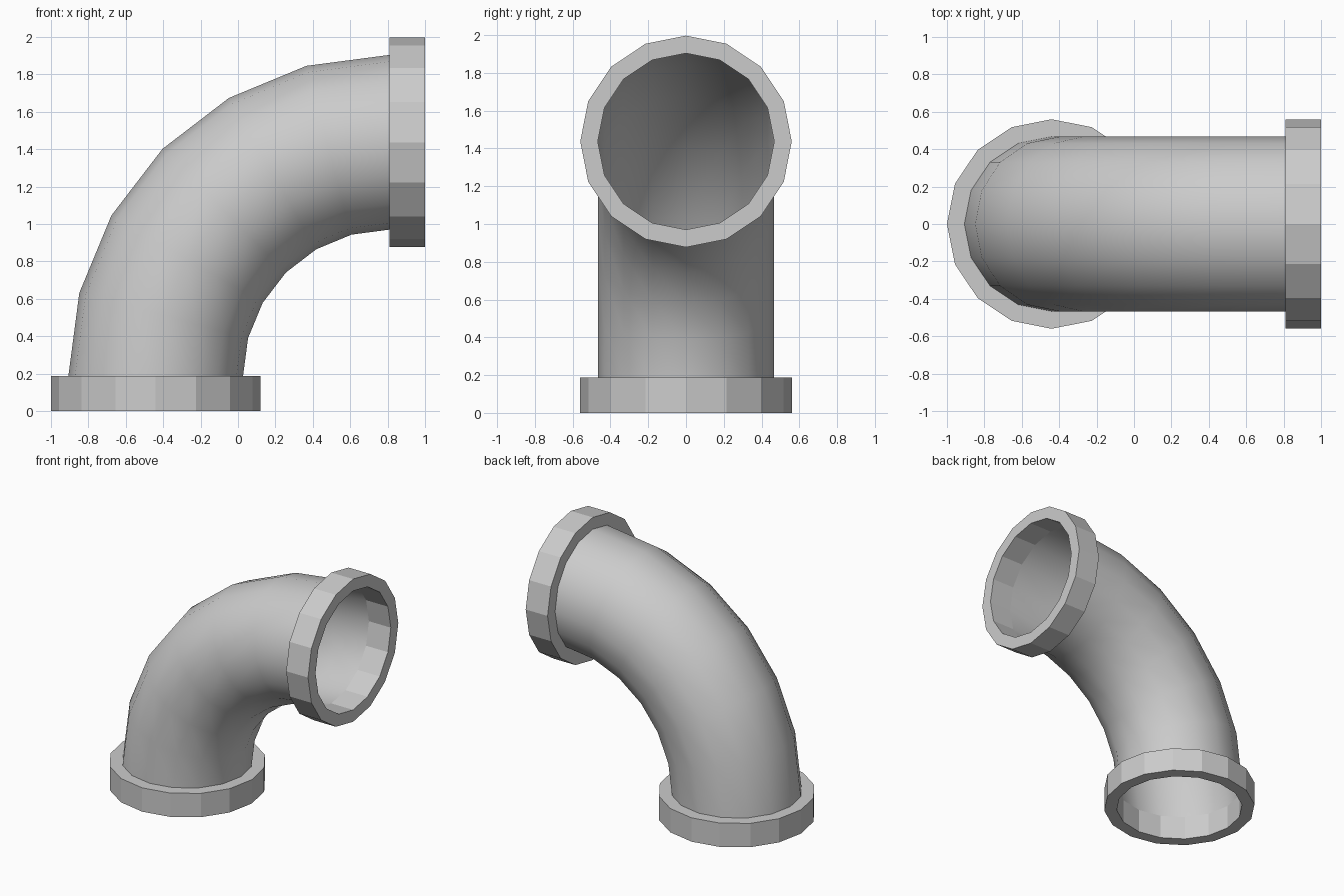
import bpy, bmesh
from math import cos, sin, pi, radians

if "Cube" in bpy.data.objects:
    bpy.data.objects.remove(bpy.data.objects["Cube"])

SIDES = 16
PIPE_R, COLLAR_R = 0.467, 0.56
BEND_R, START = 1.25, 0.187
CX = -0.44           # axis of the vertical end
PX = CX + BEND_R     # bend pivot x (pivot z = START)


def ring(bm, r, angle, push=0.0):
    """Ring of vertices square to the bend at an angle, pushed along the path."""
    verts = []
    for i in range(SIDES):
        a = 2 * pi * i / SIDES
        d = BEND_R + r * cos(a)
        x = PX - d * cos(angle) + push * sin(angle)
        z = START + d * sin(angle) + push * cos(angle)
        verts.append(bm.verts.new((x, r * sin(a), z)))
    return verts


def bridge(bm, a, b):
    for i in range(SIDES):
        j = (i + 1) % SIDES
        bm.faces.new((a[i], a[j], b[j], b[i]))


def finish(bm, name, smooth):
    bmesh.ops.recalc_face_normals(bm, faces=bm.faces[:])
    for f in bm.faces:
        f.smooth = smooth
    mesh = bpy.data.meshes.new(name)
    bm.to_mesh(mesh)
    bm.free()
    bpy.context.collection.objects.link(bpy.data.objects.new(name, mesh))


# Curved pipe: open thin shell in six 15 degree steps
bm = bmesh.new()
rings = [ring(bm, PIPE_R, radians(15 * k)) for k in range(7)]
for a, b in zip(rings, rings[1:]):
    bridge(bm, a, b)
finish(bm, "elbow_pipe", True)


# Flat-sided collars, one at each end
def collar(name, angle, push):
    bm = bmesh.new()
    loop = [ring(bm, PIPE_R, angle), ring(bm, COLLAR_R, angle),
            ring(bm, COLLAR_R, angle, push), ring(bm, PIPE_R, angle, push)]
    for k in range(4):
        bridge(bm, loop[k], loop[(k + 1) % 4])
    finish(bm, name, False)


collar("bottom_collar", 0, -START)
collar("side_collar", pi / 2, 1 - PX)
